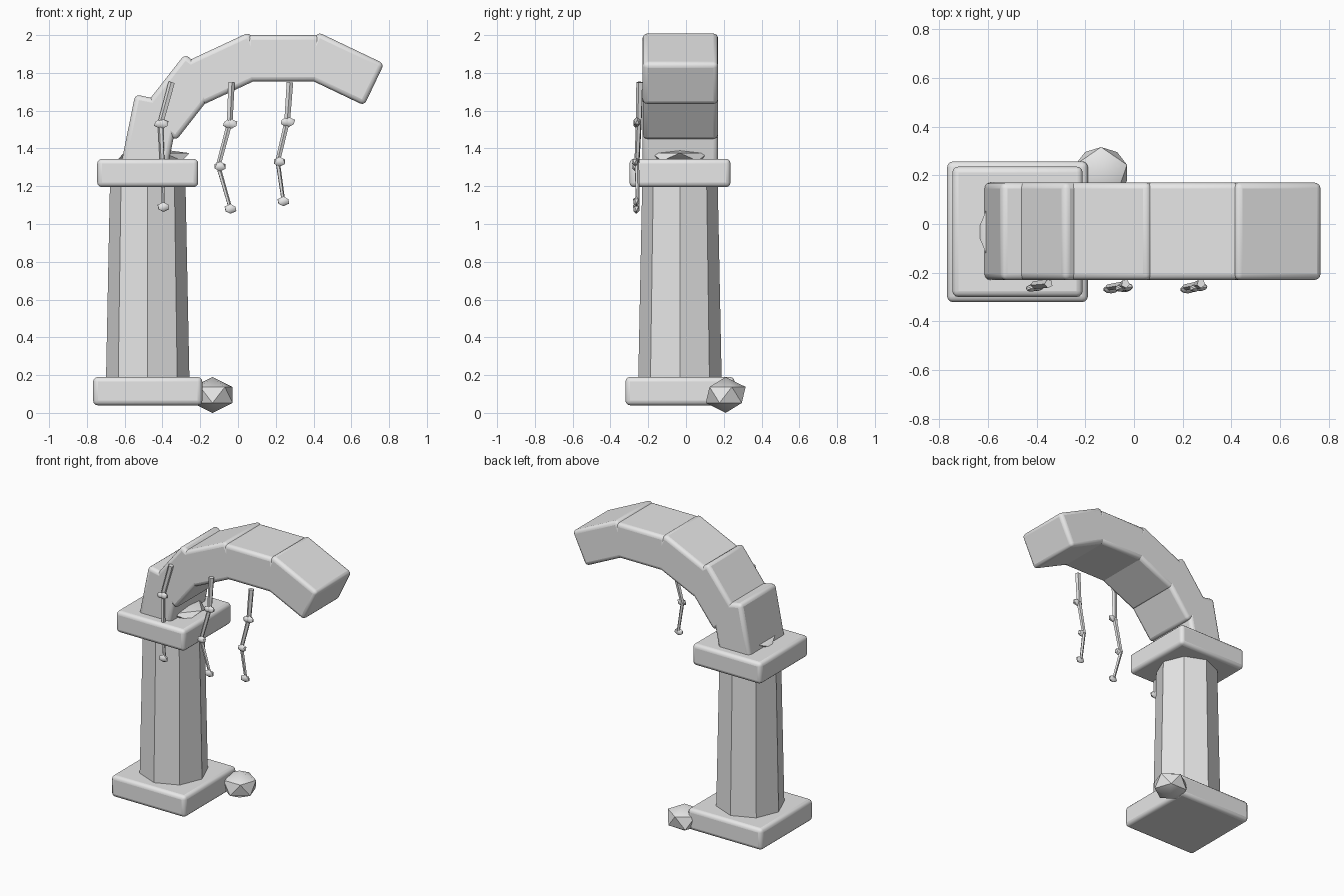
import bpy, bmesh, math
from mathutils import Vector, Matrix

if "Cube" in bpy.data.objects:
    bpy.data.objects.remove(bpy.data.objects["Cube"])

stone = bpy.data.materials.new("stone_grey")
stone.diffuse_color = (0.8, 0.8, 0.8, 1)
stone.use_nodes = True
stone.node_tree.nodes["Principled BSDF"].inputs["Base Color"].default_value = stone.diffuse_color


def finish(name, bm, bevel=0.0, smooth=True):
    mesh = bpy.data.meshes.new(name)
    bm.to_mesh(mesh)
    bm.free()
    mesh.materials.append(stone)
    ob = bpy.data.objects.new(name, mesh)
    bpy.context.collection.objects.link(ob)
    if bevel:
        mod = ob.modifiers.new("rounded_edges", 'BEVEL')
        mod.width = bevel
        mod.segments = 3
    if smooth:
        bpy.ops.object.select_all(action='DESELECT')
        ob.select_set(True)
        bpy.context.view_layer.objects.active = ob
        bpy.ops.object.shade_smooth_by_angle(angle=math.radians(40))
    return ob


def block(name, center, size, tilt=0.0, bevel=0.025):
    # box tilted in the xz plane
    bm = bmesh.new()
    bmesh.ops.create_cube(bm, size=1)
    m = (Matrix.Translation(center) @ Matrix.Rotation(-math.radians(tilt), 4, 'Y')
         @ Matrix.Diagonal((*size, 1)))
    bmesh.ops.transform(bm, matrix=m, verts=bm.verts)
    return finish(name, bm, bevel)


def rock(name, center, radii, turn=0.0):
    # coarse rounded stone
    bm = bmesh.new()
    bmesh.ops.create_icosphere(bm, subdivisions=1, radius=1)
    m = (Matrix.Translation(center) @ Matrix.Diagonal((*radii, 1))
         @ Matrix.Rotation(math.radians(turn), 4, 'Z'))
    bmesh.ops.transform(bm, matrix=m, verts=bm.verts)
    return finish(name, bm)


def rod(name, a, b, r1, r2, sides=5):
    a, b = Vector(a), Vector(b)
    bm = bmesh.new()
    bmesh.ops.create_cone(bm, cap_ends=True, segments=sides, radius1=r1,
                          radius2=r2, depth=(b - a).length)
    m = (Matrix.Translation((a + b) / 2)
         @ (b - a).to_track_quat('Z', 'Y').to_matrix().to_4x4())
    bmesh.ops.transform(bm, matrix=m, verts=bm.verts)
    return finish(name, bm, smooth=False)


# pedestal: plinth, tapered octagonal shaft, capital
CX, CY = -0.478, -0.032
block("plinth", (CX, CY, 0.115), (0.578, 0.578, 0.15))
block("capital", (CX, CY, 1.27), (0.535, 0.535, 0.15))
rod("column_shaft", (CX, CY, 0.12), (CX, CY, 1.26), 0.222, 0.199, 8)

# broken arch: x, z, tilt of each block
arch = [(-0.463, 1.47, 78.5), (-0.305, 1.67, 52), (-0.065, 1.822, 25),
        (0.24, 1.877, 0), (0.545, 1.822, -25.5)]
for i, (x, z, tilt) in enumerate(arch):
    block(f"arch_block_{i + 1}", (x, -0.03, z), (0.39, 0.4, 0.245), tilt)

# rubble beside the plinth and on the capital
rock("fallen_rock", (-0.135, 0.21, 0.095), (0.125, 0.118, 0.095), 18)
rock("rubble_mound", (-0.45, -0.033, 1.355), (0.215, 0.178, 0.046))

# hanging vines: x, z points from top to tip
vines = [[(-0.35, 1.75), (-0.41, 1.53), (-0.40, 1.31), (-0.395, 1.09)],
         [(-0.035, 1.75), (-0.045, 1.53), (-0.105, 1.305), (-0.04, 1.08)],
         [(0.275, 1.75), (0.26, 1.54), (0.21, 1.33), (0.24, 1.12)]]
depth = [-0.245, -0.25, -0.26, -0.255]
for i, vine in enumerate(vines):
    pts = [(x, y, z) for (x, z), y in zip(vine, depth)]
    for j in range(3):
        rod(f"vine_{i + 1}_stem_{j + 1}", pts[j], pts[j + 1],
            0.018 - 0.003 * j, 0.016 - 0.003 * j)
        x, y, z = pts[j + 1]
        side = 0 if j == 2 else 0.02
        rock(f"vine_{i + 1}_leaf_{j + 1}", (x + side / 2, y - 0.008, z),
             (0.035, 0.019, 0.026), 20 * j)
    # extra leaf at the first joint
    x, y, z = pts[1]
    rock(f"vine_{i + 1}_side_leaf", (x - 0.012, y - 0.014, z), (0.024, 0.016, 0.022))
